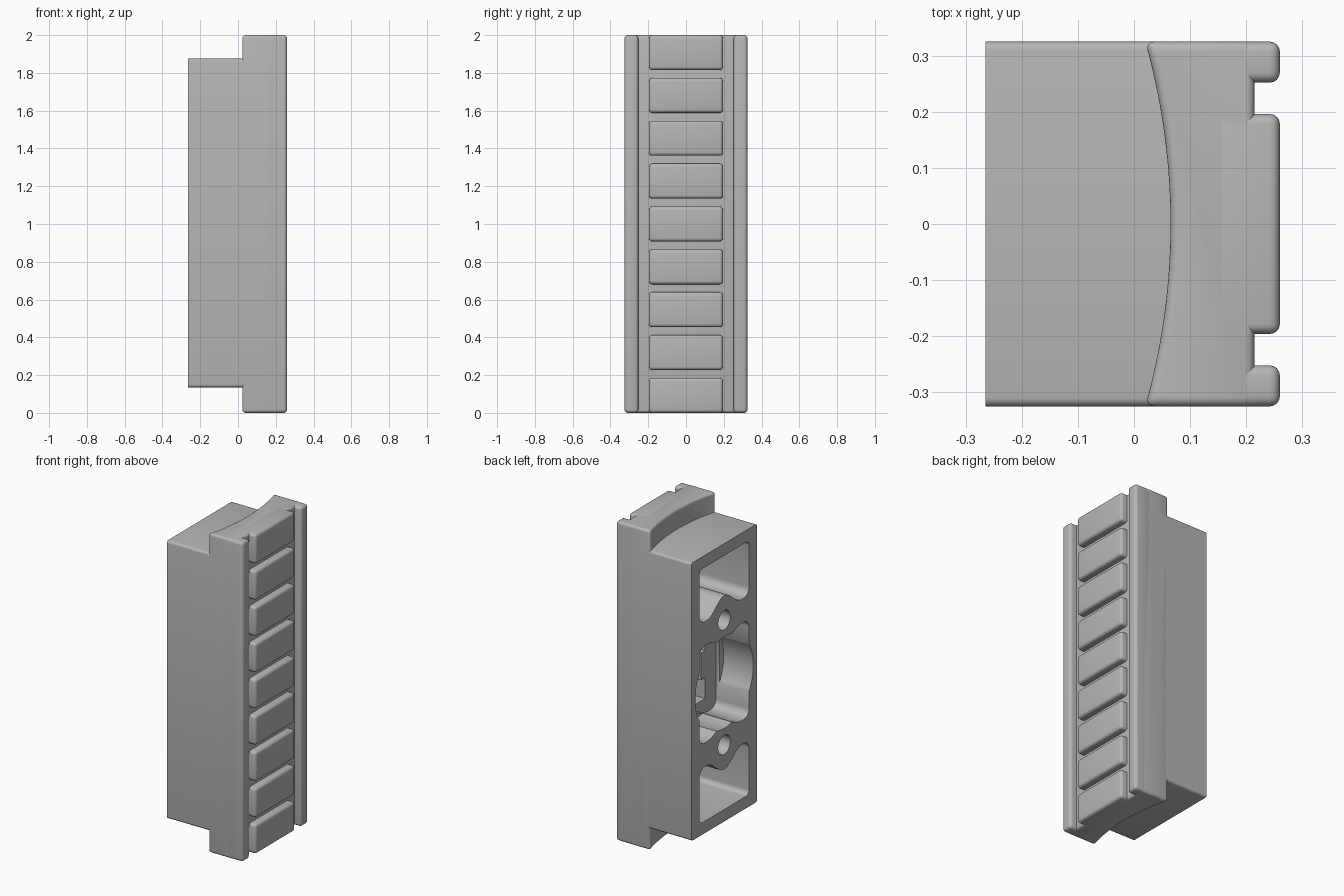
import bpy, bmesh, math
from math import cos, sin, pi, sqrt

if "Cube" in bpy.data.objects:
    bpy.data.objects.remove(bpy.data.objects["Cube"], do_unlink=True)

grey = bpy.data.materials.new("matte_grey")
grey.use_nodes = True
GREY = (0.47, 0.47, 0.47, 1)
grey.diffuse_color = GREY
grey.node_tree.nodes["Principled BSDF"].inputs["Base Color"].default_value = GREY

BACK, FRONT, FLOOR = -0.265, 0.26, 0.215
HALF_W = 0.325


def prism(name, outline, axis, lo, hi):
    """Extrude a 2D outline along x (outline in y, z) or z (outline in x, y)."""
    place = (lambda a, b, t: (t, a, b)) if axis == "x" else (lambda a, b, t: (a, b, t))
    bm = bmesh.new()
    bottom = [bm.verts.new(place(a, b, lo)) for a, b in outline]
    top = [bm.verts.new(place(a, b, hi)) for a, b in outline]
    bm.faces.new(bottom)
    bm.faces.new(top)
    for i in range(len(outline)):
        j = (i + 1) % len(outline)
        bm.faces.new((bottom[i], bottom[j], top[j], top[i]))
    bmesh.ops.recalc_face_normals(bm, faces=bm.faces)
    mesh = bpy.data.meshes.new(name)
    bm.to_mesh(mesh)
    bm.free()
    ob = bpy.data.objects.new(name, mesh)
    bpy.context.collection.objects.link(ob)
    mesh.materials.append(grey)
    return ob


def box(name, x, y, z):
    return prism(name, [(x[0], y[0]), (x[1], y[0]), (x[1], y[1]), (x[0], y[1])], "z", *z)


def apply_modifier(ob, mod):
    bpy.context.view_layer.objects.active = ob
    bpy.ops.object.modifier_apply(modifier=mod.name)


def bevel(ob, width, segments=4):
    mod = ob.modifiers.new("rounding", "BEVEL")
    mod.width, mod.segments = width, segments
    mod.limit_method, mod.angle_limit = "ANGLE", math.radians(40)
    apply_modifier(ob, mod)


def cut(ob, cutter):
    mod = ob.modifiers.new("cut", "BOOLEAN")
    mod.operation, mod.solver, mod.object = "DIFFERENCE", "EXACT", cutter
    apply_modifier(ob, mod)


def smooth(ob):
    bpy.ops.object.select_all(action="DESELECT")
    ob.select_set(True)
    bpy.context.view_layer.objects.active = ob
    bpy.ops.object.shade_smooth_by_angle(angle=math.radians(32))


def circle(y, z, r, n=40):
    return [(y + r * cos(2 * pi * i / n), z + r * sin(2 * pi * i / n)) for i in range(n)]


def corner(y, z, r, start):
    """Quarter-circle points about a corner centre."""
    return [(y + r * cos(start + pi / 2 * i / 6), z + r * sin(start + pi / 2 * i / 6))
            for i in range(7)]


def hump(level, height, half=0.17):
    """Smooth swell around a screw hole, from y = 0 outwards."""
    return [(half * i / 10, level + height * (1 + cos(pi * i / 10)) / 2) for i in range(11)]


def mirrored(right_half):
    """Close a half outline, whose first and last points lie on y = 0."""
    return right_half + [(-y, z) for y, z in reversed(right_half) if y > 1e-6]


# Rear block with its long edges rounded
block = box("rear_block", (BACK, 0.15), (-HALF_W, HALF_W), (0.135, 1.875))
bm = bmesh.new()
bm.from_mesh(block.data)
long_edges = [e for e in bm.edges
              if abs(e.verts[0].co.x - e.verts[1].co.x) > 0.1]
bmesh.ops.bevel(bm, geom=long_edges, offset=0.015, segments=4, profile=0.5, affect="EDGES")
bm.to_mesh(block.data)
bm.free()

# Taller front plate with a concave rear face
R = 1.196
arc = []
for i in range(25):
    y = HALF_W - 2 * HALF_W * i / 24
    arc.append((0.065 - R + sqrt(R * R - y * y), y))
plate = prism("front_plate", arc + [(FLOOR, -HALF_W), (FLOOR, HALF_W)], "z", 0, 2)
bevel(plate, 0.016)

# Pocket outlines on the rear face
inner = 0.245
upper_half = ([(0, 1.80)] + corner(inner - 0.03, 1.77, 0.03, 0)[::-1]
              + corner(inner - 0.05, 1.51, 0.05, -pi / 2)[::-1]
              + hump(1.46, 0.09)[::-1])
upper = mirrored(upper_half)
lower = [(y, 2.01 - z) for y, z in upper]
quarter = hump(1.31, -0.05) + corner(inner - 0.05, 1.26, 0.05, 0)[::-1]
middle = mirrored(quarter + [(y, 2.01 - z) for y, z in reversed(quarter)])

# Cutters: end pockets, screw holes, stepped central recess
start, deep = BACK - 0.1, 0.115
cutters = [
    prism("upper_pocket_cutter", upper, "x", start, deep),
    prism("lower_pocket_cutter", lower, "x", start, deep),
    prism("middle_pocket_cutter", middle, "x", start, -0.035),
    prism("round_recess_cutter", circle(0, 1.005, 0.287, 64), "x", start, -0.06),
    prism("upper_hole_cutter", circle(0, 1.395, 0.06), "x", start, deep),
    prism("lower_hole_cutter", circle(0, 0.615, 0.06), "x", start, deep),
]
notch = [(0, 1.22), (0.14, 1.22), (0.14, 1.09), (0.10, 1.09)]
notch += [(y, 2.01 - z) for y, z in reversed(notch)]
cutters.append(prism("inner_slot_cutter", mirrored(notch), "x", start, deep))

for cutter in cutters:
    cutter.hide_render = True
    for part in (block, plate):
        cut(part, cutter)
for cutter in cutters:
    bpy.data.objects.remove(cutter, do_unlink=True)

parts = [block, plate]

# Side rails
for side, name in ((-1, "right_rail"), (1, "left_rail")):
    ys = sorted((side * 0.252, side * HALF_W))
    rail = box(name, (0.14, FRONT), ys, (0, 2))
    bevel(rail, 0.018)
    parts.append(rail)

# Row of raised grip pads
pitch, height = 0.2269, 0.185
for i in range(9):
    z = i * pitch
    pad = box(f"grip_pad_{i + 1}", (0.14, FRONT), (-0.196, 0.196), (z, z + height))
    bevel(pad, 0.018)
    parts.append(pad)

for part in parts:
    smooth(part)
